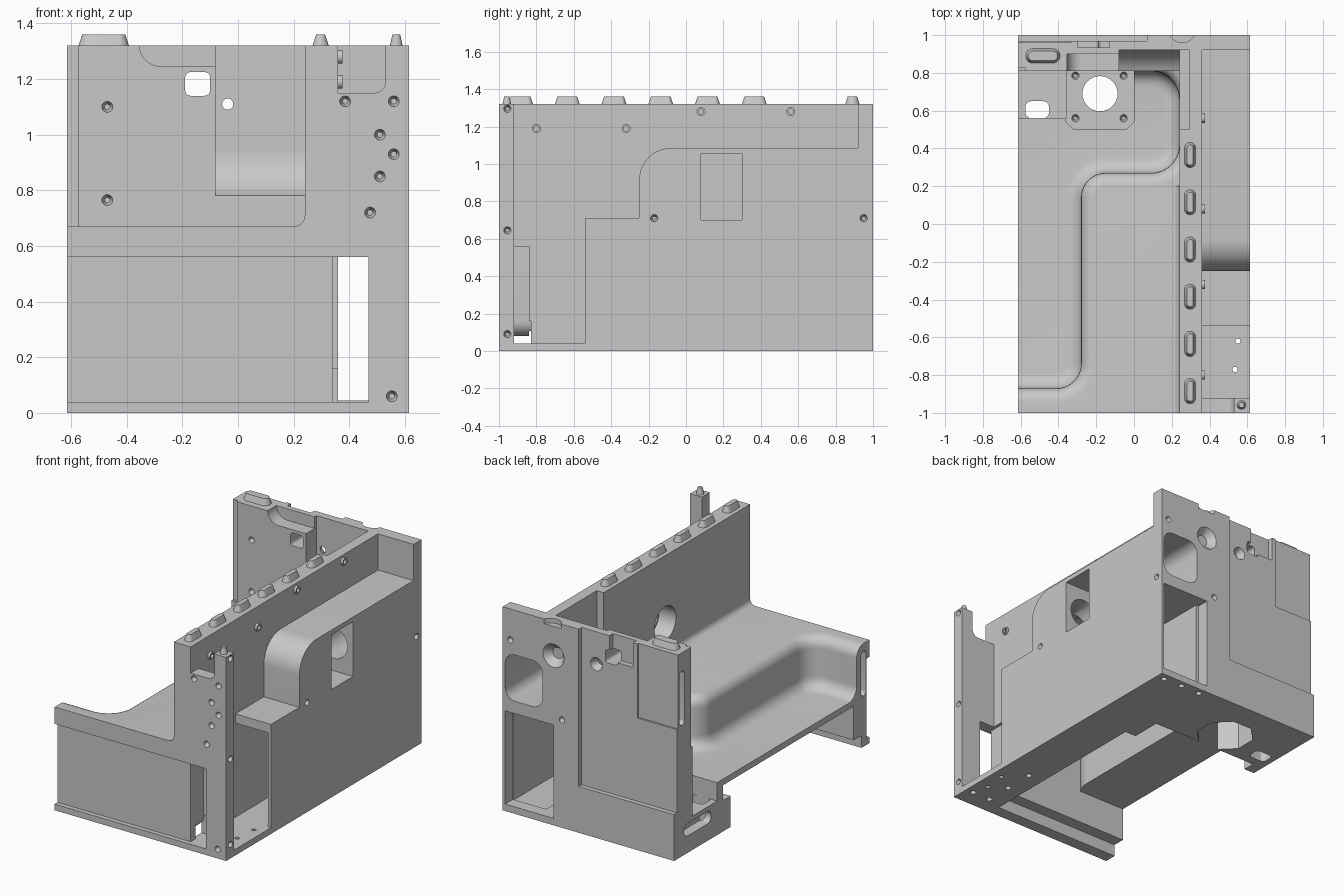
import bpy, bmesh, math
from mathutils import Vector

cube = bpy.data.objects.get("Cube")
if cube:
    bpy.data.objects.remove(cube, do_unlink=True)

grey = bpy.data.materials.new("light grey")
grey.use_nodes = True
colour = (0.58, 0.58, 0.58, 1)
grey.diffuse_color = colour
grey.node_tree.nodes["Principled BSDF"].inputs["Base Color"].default_value = colour
parts = []


def place(axis, u, v, w):
    return Vector({"x": (w, u, v), "y": (u, w, v), "z": (u, v, w)}[axis])


def loft(name, axis, rings, part=True):
    """Solid through rings of (outline, height along axis)."""
    bm = bmesh.new()
    loops = [[bm.verts.new(place(axis, u, v, w)) for u, v in pts] for pts, w in rings]
    n = len(loops[0])
    bm.faces.new(loops[0])
    bm.faces.new(loops[-1])
    for a, b in zip(loops, loops[1:]):
        for i in range(n):
            j = (i + 1) % n
            bm.faces.new((a[i], a[j], b[j], b[i]))
    bmesh.ops.recalc_face_normals(bm, faces=bm.faces)
    mesh = bpy.data.meshes.new(name)
    bm.to_mesh(mesh)
    bm.free()
    mesh.materials.append(grey)
    ob = bpy.data.objects.new(name, mesh)
    bpy.context.collection.objects.link(ob)
    if part:
        parts.append(ob)
    return ob


def prism(name, axis, pts, lo, hi, part=True):
    return loft(name, axis, [(pts, lo), (pts, hi)], part)


def rect(u0, u1, v0, v1):
    return [(u0, v0), (u1, v0), (u1, v1), (u0, v1)]


def box(name, x, y, z, part=True):
    return prism(name, "z", rect(*x, *y), *z, part)


def arc(u, v, r, a0, a1, n=10):
    return [(u + r * math.cos(math.radians(a0 + (a1 - a0) * i / n)),
             v + r * math.sin(math.radians(a0 + (a1 - a0) * i / n))) for i in range(n + 1)]


def circle(u, v, r, n=32):
    return arc(u, v, r, 0, 360 - 360 / n, n - 1)


def rounded(u0, u1, v0, v1, r):
    return (arc(u1 - r, v1 - r, r, 0, 90, 6) + arc(u0 + r, v1 - r, r, 90, 180, 6)
            + arc(u0 + r, v0 + r, r, 180, 270, 6) + arc(u1 - r, v0 + r, r, 270, 360, 6))


def cut(targets, cutter):
    for ob in targets:
        mod = ob.modifiers.new("cut", "BOOLEAN")
        mod.operation, mod.solver, mod.object = "DIFFERENCE", "EXACT", cutter
        bpy.context.view_layer.objects.active = ob
        bpy.ops.object.modifier_apply(modifier=mod.name)
    bpy.data.objects.remove(cutter, do_unlink=True)


def cut_box(targets, x, y, z):
    cut(targets, box("cutter", x, y, z, False))


def cut_prism(targets, axis, pts, lo, hi):
    cut(targets, prism("cutter", axis, pts, lo, hi, False))


def screws(target, axis, face, inward, spots):
    for u, v in spots:
        cut([target], loft("cutter", axis, [
            (circle(u, v, 0.021, 16), face - inward * 0.005),
            (circle(u, v, 0.017, 16), face + inward * 0.01),
            (circle(u, v, 0.010, 16), face + inward * 0.03)], False))


def trough(d):
    """L-shaped trough outline grown by d."""
    return ([(-0.9, -0.87 - d)] + arc(-0.41, -0.74, 0.13 + d, -90, 0)
            + arc(-0.15, 0.14, 0.13 - d, 180, 90) + arc(0.09, 0.42, 0.15 + d, -90, 0)
            + arc(0.09, 0.66, 0.15 + d, 0, 90) + [(-0.9, 0.81 + d)])


# Tray with a hollow underside and a filleted L-shaped trough
tray = box("tray", (-0.615, 0.24), (-1, 1), (0, 0.67))
hollow = box("hollow_cutter", (-0.8, 0.32), (-0.84, 0.5), (-0.1, 0.62), False)
cut([hollow], prism("cutter", "z", trough(0.04), 0.30, 0.8, False))
cut([tray], hollow)
steps = [math.radians(a) for a in range(0, 91, 15)]
rings = [(trough(-0.08 + 0.08 * math.sin(t)), 0.42 - 0.08 * math.cos(t)) for t in steps]
rings += [(trough(0.07 - 0.07 * math.cos(t)), 0.60 + 0.07 * math.sin(t)) for t in steps]
cut([tray], loft("cutter", "z", rings + [(trough(0.07), 0.8)], False))
cut_box([tray], (-0.7, -0.36), (0.56, 0.81), (0.22, 0.5))
cut_prism([tray], "z", [(-0.36, 0.81), (-0.36, 0.54), (-0.32, 0.5), (-0.04, 0.5),
                        (0, 0.54), (0, 0.81)], 0.325, 0.5)
cut_prism([tray], "z", circle(-0.18, 0.69, 0.093), -0.1, 0.5)
cut_prism([tray], "z", rounded(-0.575, -0.45, 0.56, 0.65, 0.03), -0.1, 0.5)
cut_prism([tray], "z", arc(-0.18, 0.66, 0.18, 22.5, 337.5, 7), -0.1, 0.2)
screws(tray, "z", 0.325, -1, [(x, y) for x in (-0.31, -0.055) for y in (0.56, 0.785)])
cut_prism([tray], "x", rounded(0.62, 0.9, 0.11, 0.19, 0.039), -0.7, -0.55)
cut_prism([tray], "x", rounded(-0.965, -0.915, 0.33, 0.62, 0.024), -0.7, -0.57)

# Tall dividing wall
wall = box("dividing_wall", (0.24, 0.36), (-1, 0.92), (0, 1.32))
cut_box([wall], (0.2, 0.32), (-0.84, 0.3), (-0.1, 0.62))
cut_box([wall], (0.34, 0.5), (-1.1, -0.84), (0.04, 0.56))
cut_box([wall], (0.2, 0.29), (0.5, 1), (0.95, 1.5))
cut_box([wall], (0.27, 0.5), (0.4, 1), (0.045, 0.65))
cut_prism([wall], "x", circle(-0.13, 0.88, 0.11), 0, 0.5)
prism("wall_fillet", "y", [(0.245, 0.665), (0.2, 0.67)] + arc(0.2, 0.71, 0.04, -90, 0, 8)
      + [(0.245, 0.71)], -1, 0.2)

# Raised screw bosses on the outer side of the wall
for spot in ((-0.8, 1.19), (-0.32, 1.19), (0.08, 1.28), (0.56, 1.28)):
    boss = prism("screw_boss", "x", circle(*spot, 0.024, 20), 0.355, 0.376)
    cut_prism([boss], "x", circle(*spot, 0.014, 16), 0.3, 0.4)
    cut_prism([wall], "x", circle(*spot, 0.014, 16), 0.33, 0.4)

# Recessed front panel, open below with a rounded end
cut_box([tray, wall], (-0.7, 0.34), (-1.1, -0.97), (0.04, 0.56))
cut_prism([tray, wall], "y", [(-0.7, -0.1), (0.32, -0.1), (0.32, 0.04), (0.38, 0.04), (0.38, 0.16)]
          + arc(0.26, 0.16, 0.08, 0, -90, 8) + [(-0.7, 0.08)], -0.92, -0.83)

# Front plate with window, top notch and corner post
front = box("front_plate", (0.36, 0.615), (-1, -0.92), (0, 1.32))
cut_box([front], (0.3, 0.47), (-1.1, -0.9), (0.04, 0.56))
cut_prism([front], "y", [(0.3, 1.5), (0.3, 1.15)] + arc(0.49, 1.19, 0.04, -90, 0, 6) + [(0.53, 1.5)],
          -1.1, -0.9)
screws(front, "y", -1, 1, [(0.385, 1.12), (0.56, 1.12), (0.51, 1.0), (0.56, 0.93),
                           (0.51, 0.85), (0.475, 0.72), (0.553, 0.06)])
screws(front, "x", 0.615, -1, [(-0.955, 1.295), (-0.955, 0.645), (-0.955, 0.09)])

# Floor of the side bay
floor = box("bay_floor", (0.36, 0.615), (-0.92, 0.92), (0, 0.04))
for sx, sy in ((0.55, -0.62), (0.535, -0.77)):
    cut_prism([floor], "z", circle(sx, sy, 0.014, 16), -0.1, 0.1)
screws(floor, "z", 0, 1, [(0.56, -0.88), (0.43, -0.88), (0.43, -0.7), (0.43, -0.5)])

# Side housing, stepped and curved along its top, with an air duct through it
profile = [(-0.54, 0.03), (0.92, 0.03), (0.92, 1.085)] + arc(-0.08, 0.915, 0.17, 90, 180) \
    + [(-0.25, 0.71), (-0.54, 0.71)]
housing = prism("side_housing", "x", profile, 0.36, 0.615)
cut_box([housing], (0.3, 0.595), (-0.7, 1.1), (-0.1, 0.65))
cut_box([housing], (0.37, 0.7), (0.08, 0.3), (0.7, 1.055))
cut_prism([housing], "y", circle(0.475, 0.88, 0.1), -0.18, 0.7)
cut_prism([housing], "x", circle(-0.13, 0.88, 0.1), 0.3, 0.475)
screws(housing, "x", 0.615, -1, [(-0.17, 0.71)])

# Back wall and the thicker ledge in front of it
back = box("back_wall", (-0.615, 0.615), (0.92, 1), (0, 1.32))
ledge = box("back_ledge", (-0.615, 0.24), (0.81, 0.92), (0.3, 1.32))
cut_prism([ledge], "x", arc(0.75, 0.94, 0.17, -70, 0) + [(0.92, 1.5), (0.7, 1.5), (0.7, 0.78)],
          -0.08, 0.5)
cut_prism([ledge], "y", [(-0.08, 1.5), (-0.355, 1.5)] + arc(-0.275, 1.325, 0.08, 180, 270)
          + [(-0.08, 1.245)], 0.7, 0.9)
cut_box([ledge], (-0.7, -0.575), (0.7, 0.825), (0.67, 1.5))
cut_box([back], (0.25, 0.597), (0.8, 1.1), (0.045, 0.65))
cut_prism([back, wall, housing], "y", rounded(0.33, 0.597, 0.73, 1.03, 0.07), 0.6, 1.1)
# Shallow stepped recess on the rear face
cut_box([back, tray], (-0.7, 0.07), (0.97, 1.1), (0.3, 1.5))
cut_box([back], (-0.7, -0.33), (0.96, 1.1), (0.84, 1.5))
cut_box([back], (-0.3, -0.13), (0.935, 1.1), (1.16, 1.5))
cut_prism([back, ledge], "y", rounded(-0.19, -0.1, 1.14, 1.225, 0.02), 0.7, 1.1)
cut_prism([back, ledge], "y", circle(-0.037, 1.11, 0.02, 20), 0.7, 1.1)
for cx, cz, r, face in ((0.25, 1.1, 0.08, 1), (-0.037, 1.11, 0.045, 0.97)):
    cut([back], loft("cutter", "y", [(circle(cx, cz, r * 1.05), face + 0.01),
                                     (circle(cx, cz, r * 0.45), face - 0.045)], False))
cut_prism([back], "z", circle(0.255, 1.03, 0.07), 1.29, 1.4)
cut_prism([back, ledge], "x", rounded(0.895, 0.945, 0.85, 1.2, 0.024), -0.7, -0.57)
screws(ledge, "y", 0.81, 1, [(-0.47, 1.1), (-0.47, 0.765)])
screws(back, "y", 1, -1, [(0.56, 1.12), (0.19, 0.7), (0.19, 0.06)])
screws(back, "x", 0.615, -1, [(0.95, 0.71)])
screws(back, "z", 0, 1, [(0.56, 0.955), (0.42, 0.955), (0.28, 0.955)])


# Tapered locating studs
def stud(name, x0, x1, y0, y1, taper=0.015):
    r = min(x1 - x0, y1 - y0) / 2 - 0.001
    t = taper
    loft(name, "z", [(rounded(x0, x1, y0, y1, r), 1.315),
                     (rounded(x0 + t, x1 - t, y0 + t, y1 - t, r - t), 1.36)])


for i in range(6):
    y = -0.885 + 0.25 * i
    stud("wall_stud", 0.266, 0.328, y - 0.068, y + 0.068)
stud("back_stud", -0.575, -0.39, 0.85, 0.93)
stud("post_pin", 0.545, 0.593, -0.982, -0.934, 0.01)

# Small clip under the open tray edge
box("tray_clip", (-0.615, -0.54), (0.42, 0.5), (0.0, 0.2))

# Smooth curved faces, keep edges crisp
bpy.ops.object.select_all(action="DESELECT")
for ob in parts:
    ob.select_set(True)
bpy.context.view_layer.objects.active = parts[0]
bpy.ops.object.shade_smooth_by_angle(angle=math.radians(30))
